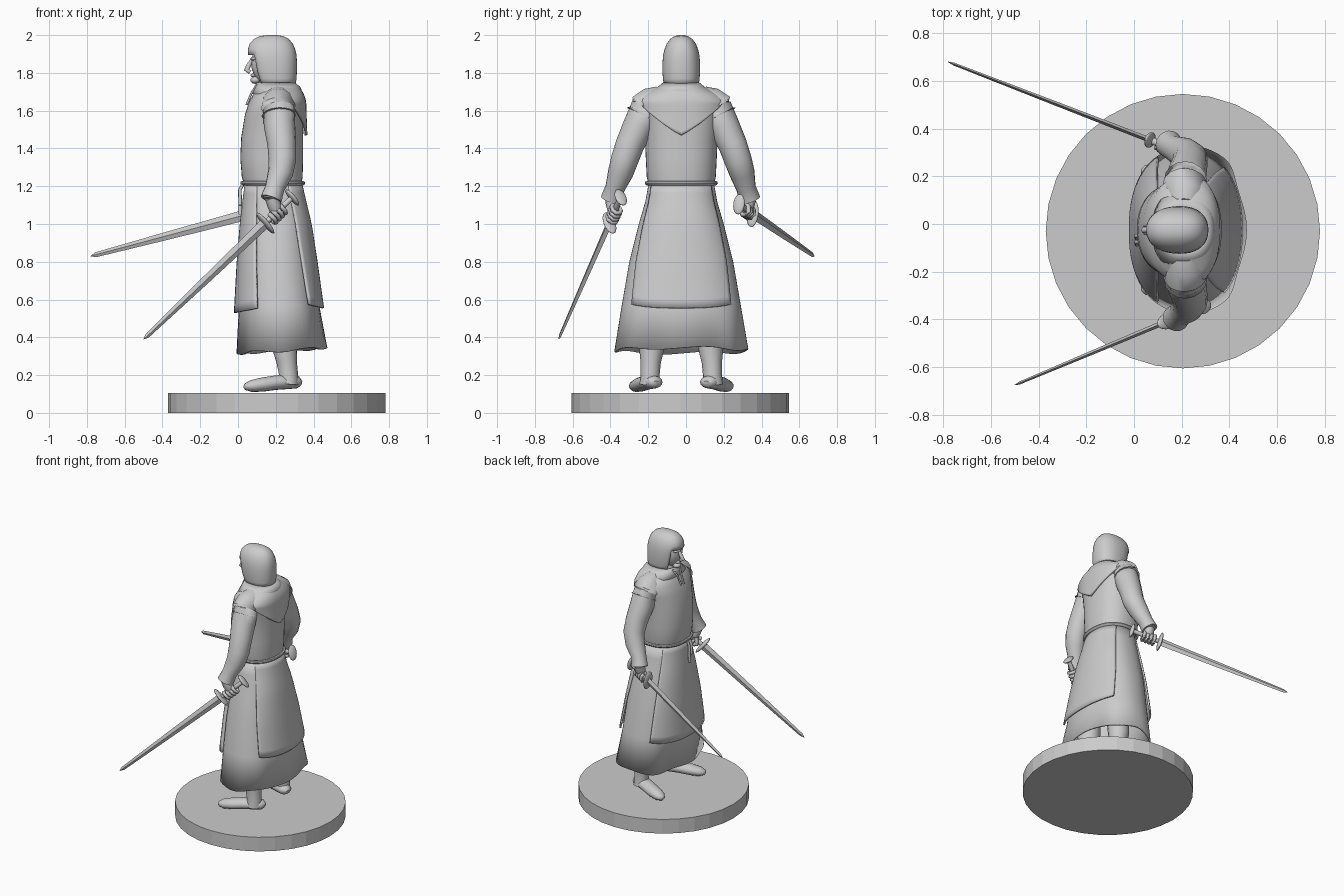
import bpy, bmesh, math
from mathutils import Vector

if "Cube" in bpy.data.objects:
    bpy.data.objects.remove(bpy.data.objects["Cube"])

grey = bpy.data.materials.new("plain grey")
grey.use_nodes = True
grey.diffuse_color = (0.6, 0.6, 0.6, 1)
grey.node_tree.nodes["Principled BSDF"].inputs["Base Color"].default_value = (0.6, 0.6, 0.6, 1)

MID = -0.025  # y of the figure's mirror plane


def finish(name, bm, angle=40, thick=0):
    bmesh.ops.recalc_face_normals(bm, faces=bm.faces)
    mesh = bpy.data.meshes.new(name)
    bm.to_mesh(mesh)
    bm.free()
    obj = bpy.data.objects.new(name, mesh)
    bpy.context.collection.objects.link(obj)
    mesh.materials.append(grey)
    if thick:
        mod = obj.modifiers.new("cloth", "SOLIDIFY")
        mod.thickness = thick
        mod.offset = -1
    bpy.ops.object.select_all(action="DESELECT")
    obj.select_set(True)
    bpy.context.view_layer.objects.active = obj
    bpy.ops.object.shade_smooth_by_angle(angle=math.radians(angle))
    return obj


def skin(rings, closed=True, caps=True):
    """Bridge rows of points into one surface."""
    bm = bmesh.new()
    rows = [[bm.verts.new(p) for p in ring] for ring in rings]
    n = len(rows[0])
    for a, b in zip(rows, rows[1:]):
        for i in range(n if closed else n - 1):
            j = (i + 1) % n
            bm.faces.new((a[i], a[j], b[j], b[i]))
    if caps:
        bm.faces.new(rows[0])
        bm.faces.new(rows[-1])
    return bm


def surf(profile, a, z, off=0.0):
    """Point on a body of stacked ovals; profile rows are z, x min, x max, y half."""
    lo = max([r for r in profile if r[0] <= z], default=profile[0])
    hi = min([r for r in profile if r[0] >= z], default=profile[-1])
    t = 0 if hi[0] == lo[0] else (z - lo[0]) / (hi[0] - lo[0])
    x0, x1, h = [p + (q - p) * t for p, q in zip(lo[1:], hi[1:])]
    c, s = math.cos(a), math.sin(a)
    px = math.copysign(abs(c) ** 0.88, c) * ((x1 - x0) / 2 + off)
    py = math.copysign(abs(s) ** 0.88, s) * (h + off)
    return Vector(((x0 + x1) / 2 + px, MID + py, z))


def body(profile, n=40):
    return [[surf(profile, 2 * math.pi * i / n, r[0]) for i in range(n)] for r in profile]


def panel(name, profile, centre, half, top, bottom, off, thick=0.012, n=24, m=14):
    """Cloth laid over a body; half, bottom and off vary over the cloth."""
    rows = []
    for k in range(m + 1):
        t = k / m
        row = []
        for i in range(n + 1):
            u = 2 * i / n - 1
            z = top + (bottom(u) - top) * t
            row.append(surf(profile, centre + u * half(t), z, off(t)))
        rows.append(row)
    return finish(name, skin(rows, False, False), 40, thick)


def tube(name, pts, n=16, flat=1.0, angle=50):
    """Round limb through points x, y, z, radius; flat squeezes it vertically."""
    P = [Vector(p[:3]) for p in pts]
    rings = []
    for i, p in enumerate(P):
        d = (P[min(i + 1, len(P) - 1)] - P[max(i - 1, 0)]).normalized()
        side = d.cross(Vector((1, 0, 0) if abs(d.z) > 0.8 else (0, 0, 1))).normalized()
        up = side.cross(d)
        r = pts[i][3]
        rings.append([p + side * r * math.cos(2 * math.pi * k / n)
                      + up * r * flat * math.sin(2 * math.pi * k / n) for k in range(n)])
    return finish(name, skin(rings), angle)


def ball(name, centre, axes, radii):
    bm = bmesh.new()
    bmesh.ops.create_uvsphere(bm, u_segments=20, v_segments=12, radius=1)
    for v in bm.verts:
        v.co = Vector(centre) + sum((a * r * c for a, r, c in zip(axes, radii, v.co)), Vector())
    return finish(name, bm, 60)


XYZ = [Vector((1, 0, 0)), Vector((0, 1, 0)), Vector((0, 0, 1))]

# Base disc
bm = bmesh.new()
bmesh.ops.create_cone(bm, cap_ends=True, segments=32, radius1=0.575, radius2=0.575, depth=0.105)
bmesh.ops.translate(bm, verts=bm.verts, vec=(0.205, -0.03, 0.0525))
finish("base_disc", bm, 5)

# Long skirt with a wavy hem
skirt = [(0.33, 0.0, 0.465, 0.355), (0.57, 0.005, 0.43, 0.315), (0.8, 0.01, 0.405, 0.275),
         (1.0, 0.02, 0.38, 0.225), (1.12, 0.03, 0.355, 0.19), (1.22, 0.04, 0.335, 0.172)]
rings = body(skirt, 64)
for i, p in enumerate(rings[0]):
    a = 2 * math.pi * i / 64
    p.z += 0.015 * math.cos(a) + 0.008 * math.sin(5 * a)
    p.x += 0.008 * math.cos(7 * a)
finish("skirt", skin(rings, caps=False), 40, 0.012)

# Surcoat: front and back hanging panels, and upper body
panel("front_panel", skirt, math.pi, lambda t: 1.0 + 0.1 * t, 1.21,
      lambda u: 0.53 + 0.025 * u * u, lambda t: 0.004 + 0.022 * t)
panel("back_panel", skirt, 0, lambda t: 1.08 - 0.22 * t, 1.21,
      lambda u: 0.555 + 0.02 * u * u, lambda t: 0.004 + 0.02 * t)
torso = [(1.2, 0.035, 0.335, 0.172), (1.25, 0.02, 0.342, 0.183), (1.35, 0.012, 0.345, 0.188),
         (1.46, 0.017, 0.345, 0.193), (1.58, 0.037, 0.348, 0.205), (1.65, 0.06, 0.35, 0.222),
         (1.685, 0.08, 0.342, 0.19), (1.715, 0.1, 0.325, 0.135), (1.74, 0.115, 0.30, 0.09),
         (1.79, 0.12, 0.27, 0.06)]
finish("upper_body", skin(body(torso)), 50)

# Pointed cowl lying on the back, and a collar ring
panel("back_cowl", torso, 0, lambda t: 1.5 - 0.3 * t, 1.73,
      lambda u: 1.47 + 0.18 * abs(u), lambda t: 0.006 + 0.016 * t, 0.015)
collar = [(1.69, 0.075, 0.345, 0.17), (1.725, 0.09, 0.33, 0.125), (1.75, 0.1, 0.3, 0.095)]
finish("collar", skin(body(collar), caps=False), 40, 0.012)

# Rope belt with hanging ends, and the neck cords
bm = skin([[surf(torso, 2 * math.pi * i / 40, 1.215 + 0.012 * math.sin(k * math.pi / 4),
                 0.006 + 0.012 * math.cos(k * math.pi / 4)) for i in range(40)]
           for k in range(9)], caps=False)
finish("belt", bm)
for k, (y, low) in enumerate([(-0.05, 1.05), (-0.075, 1.1)]):
    tube(f"belt_end_{k + 1}", [(0.03, y, 1.22, 0.009), (0.01, y, 1.18, 0.009),
                               (0.012, y - 0.01, low, 0.01)], 8)
    tube(f"neck_cord_{k + 1}", [(0.1, MID + 0.04 - 0.08 * k, 1.74, 0.006),
                                (0.07, MID + 0.02 - 0.04 * k, 1.69, 0.006),
                                (0.045, MID + 0.015 - 0.03 * k, 1.63, 0.006)], 8)

# Hood with a face opening
hood = [(1.735, 0.1, 0.305, 0.093), (1.77, 0.085, 0.31, 0.097), (1.81, 0.07, 0.312, 0.1),
        (1.86, 0.06, 0.312, 0.099), (1.895, 0.052, 0.31, 0.096), (1.925, 0.052, 0.303, 0.089),
        (1.955, 0.062, 0.29, 0.077), (1.98, 0.085, 0.268, 0.058), (1.994, 0.115, 0.24, 0.036),
        (2.0, 0.15, 0.21, 0.018)]
bm = skin(body(hood), caps=False)
bm.faces.new([v for v in bm.verts if v.co.z > 1.999])
opening = [f for f in bm.faces if f.calc_center_median().x < 0.125
           and abs(f.calc_center_median().y - MID) < 0.068 and f.calc_center_median().z < 1.9]
bmesh.ops.delete(bm, geom=opening, context="FACES")
finish("hood", bm, 50, 0.012)

# Face: head, brow, nose, lips and chin
ball("head", (0.165, MID, 1.85), XYZ, (0.095, 0.072, 0.115))
ball("brow", (0.085, MID, 1.875), XYZ, (0.018, 0.045, 0.012))
tube("nose", [(0.077, MID, 1.875, 0.009), (0.057, MID, 1.84, 0.013),
              (0.046, MID, 1.817, 0.016), (0.064, MID, 1.803, 0.011)], 10)
ball("lips", (0.08, MID, 1.787), XYZ, (0.014, 0.022, 0.009))
ball("chin", (0.092, MID, 1.762), XYZ, (0.027, 0.03, 0.02))

# Arms, legs and shoes for both sides
for side, s, fwd in (("right", 1, 0.03), ("left", -1, 0.0)):
    def at(x, y, z, r):
        return (x, MID + s * y, z, r)
    arm_y = 0.0 if s > 0 else 0.008
    tube(f"{side}_sleeve", [
        at(0.21, 0.15, 1.64, 0.07), at(0.215, 0.19, 1.605, 0.083), at(0.22, 0.225, 1.52, 0.083),
        at(0.232, 0.272, 1.42, 0.076), at(0.235, 0.3, 1.34, 0.073), at(0.225 - fwd / 2, 0.322, 1.27, 0.067),
        at(0.195 - fwd, 0.343 + arm_y, 1.19, 0.052), at(0.175 - fwd, 0.362 + arm_y, 1.13, 0.057),
        at(0.176 - fwd, 0.361 + arm_y, 1.133, 0.045), at(0.18 - fwd, 0.357 + arm_y, 1.16, 0.036)])
    # Armhole edge of the surcoat
    tube(f"{side}_shoulder_cap", [
        at(0.21, 0.1, 1.665, 0.07), at(0.212, 0.15, 1.64, 0.088), at(0.214, 0.19, 1.61, 0.093),
        at(0.216, 0.208, 1.575, 0.09)])
    tube(f"{side}_leg", [at(0.25, 0.15, 0.55, 0.08), at(0.245, 0.155, 0.36, 0.07),
                         at(0.258, 0.162, 0.27, 0.054), at(0.268, 0.165, 0.2, 0.05),
                         at(0.265, 0.167, 0.15, 0.055)])
    tube(f"{side}_shoe", [
        at(0.333, 0.135, 0.155, 0.02), at(0.315, 0.14, 0.162, 0.043), at(0.265, 0.16, 0.165, 0.052),
        at(0.2, 0.187, 0.16, 0.051), at(0.13, 0.216, 0.15, 0.05), at(0.07, 0.238, 0.142, 0.042),
        at(0.04, 0.25, 0.138, 0.024), at(0.032, 0.253, 0.136, 0.008)], flat=0.75)


# Swords, each held in a closed hand
def sword(side, guard, tip, wrist):
    g, t = Vector(guard), Vector(tip)
    d = (t - g).normalized()
    flat = d.cross(XYZ[2]).normalized()
    up = flat.cross(d)
    length = (t - g).length
    rings = []
    for f, w, h in ((0, 0.029, 0.011), (0.5, 0.022, 0.009), (0.97, 0.013, 0.006), (1, 0.001, 0.001)):
        c = g + d * length * f
        rings.append([c + up * w, c + flat * h, c - up * w, c - flat * h])
    finish(f"{side}_blade", skin(rings), 20)
    pommel = g - d * 0.205
    ball(f"{side}_guard", g, (d, flat, up), (0.014, 0.034, 0.073))
    ball(f"{side}_pommel", pommel, (d, flat, up), (0.014, 0.032, 0.055))
    tube(f"{side}_grip", [(*g, 0.015), (*pommel, 0.015)], 12)
    palm = g - d * 0.09
    w = Vector(wrist)
    tube(f"{side}_palm", [(*w, 0.034), (*w.lerp(palm, 0.5), 0.037),
                          (*(palm + up * 0.012), 0.032)], 14)
    out = 1 if flat.dot(Vector((0, g.y, 0))) > 0 else -1
    for i in range(4):
        c = g - d * (0.045 + 0.025 * i)
        pts = []
        for k in range(7):
            a = math.radians(70 - 45 * k)
            pts.append((*(c + flat * out * 0.025 * math.cos(a) + up * (0.032 * math.sin(a) - 0.006)),
                        0.0125 if k < 6 else 0.007))
        tube(f"{side}_finger_{i + 1}", pts, 8)
    tube(f"{side}_thumb", [(*(palm + up * 0.03), 0.015), (*(g - d * 0.05 - flat * out * 0.024), 0.013),
                           (*(g - d * 0.03 - flat * out * 0.022 - up * 0.02), 0.009)], 8)


sword("left", (0.145, -0.405, 1.005), (-0.5, -0.675, 0.39), (0.175, -0.395, 1.14))
sword("right", (0.067, 0.352, 1.055), (-0.78, 0.68, 0.83), (0.147, 0.337, 1.14))
